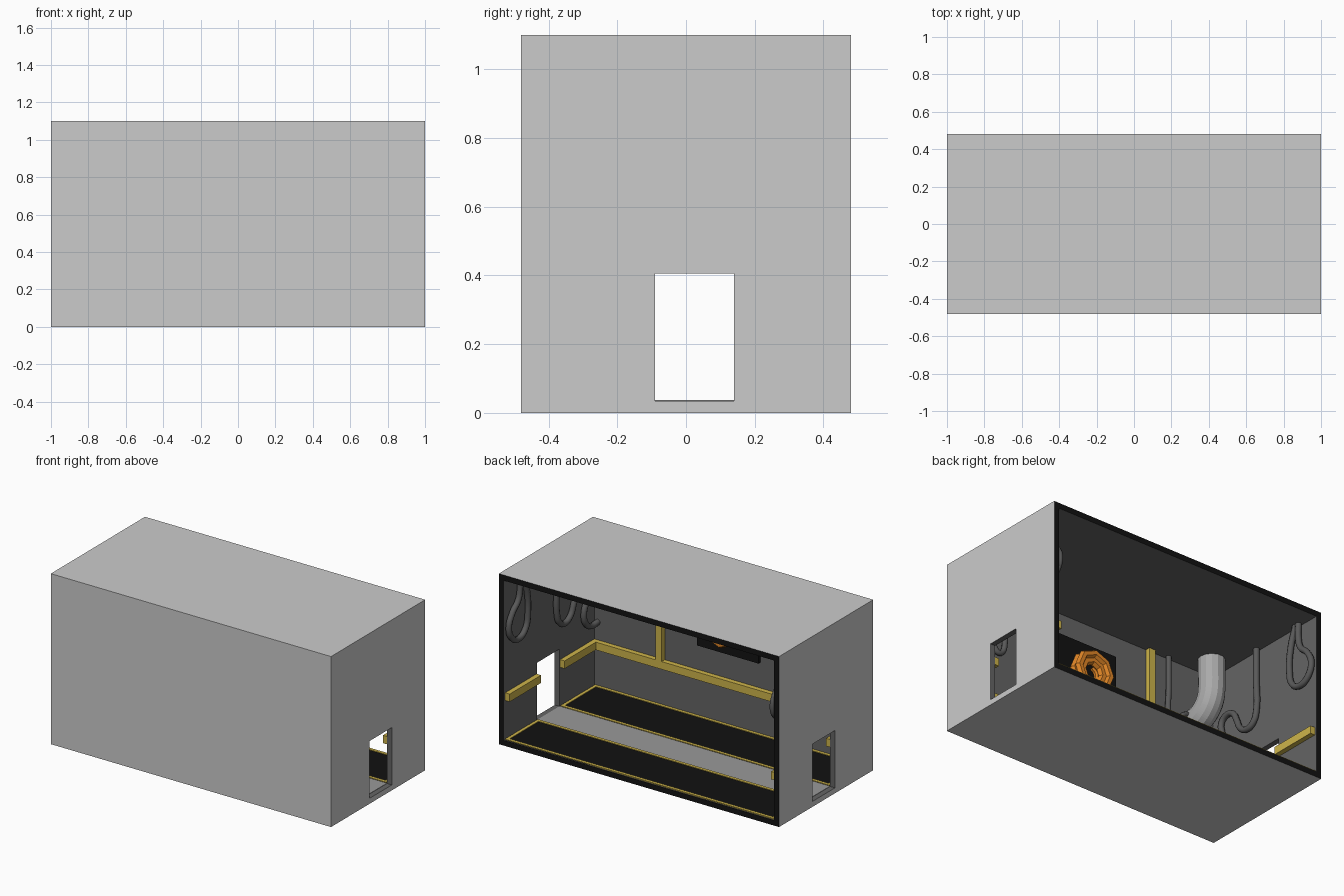
import bpy, bmesh, math
from mathutils import Vector

if "Cube" in bpy.data.objects:
    bpy.data.objects.remove(bpy.data.objects["Cube"])


def material(name, r, g, b):
    m = bpy.data.materials.new(name)
    m.diffuse_color = (r, g, b, 1)
    m.use_nodes = True
    m.node_tree.nodes["Principled BSDF"].inputs["Base Color"].default_value = m.diffuse_color
    return m


OUTER = material("outer_grey", 0.8, 0.81, 0.8)
DARK = material("dark_grey", 0.13, 0.13, 0.13)
BLACK = material("black", 0.006, 0.006, 0.006)
YELLOW = material("yellow", 0.62, 0.46, 0.07)
ORANGE = material("orange", 0.75, 0.24, 0.02)
HOSE = material("hose_grey", 0.1, 0.1, 0.1)
FLOOR = material("walkway_grey", 0.32, 0.32, 0.32)
PIPE = material("pipe_grey", 0.4, 0.4, 0.4)


def box(name, x0, x1, y0, y1, z0, z1, mat=None):
    bm = bmesh.new()
    bmesh.ops.create_cube(bm, size=1)
    for v in bm.verts:
        v.co = Vector(((x0 + x1) / 2 + v.co.x * (x1 - x0),
                       (y0 + y1) / 2 + v.co.y * (y1 - y0),
                       (z0 + z1) / 2 + v.co.z * (z1 - z0)))
    me = bpy.data.meshes.new(name)
    bm.to_mesh(me)
    bm.free()
    ob = bpy.data.objects.new(name, me)
    bpy.context.collection.objects.link(ob)
    if mat:
        me.materials.append(mat)
    return ob


def tube(name, pts, radius, mat, sides=8, smooth=True):
    cu = bpy.data.curves.new(name, 'CURVE')
    cu.dimensions = '3D'
    cu.bevel_depth = radius
    cu.bevel_resolution = (sides - 4) // 2
    cu.resolution_u = 6
    sp = cu.splines.new('BEZIER')
    sp.bezier_points.add(len(pts) - 1)
    for bp, p in zip(sp.bezier_points, pts):
        bp.co = p
        bp.handle_left_type = bp.handle_right_type = 'AUTO'
    sp.use_smooth = smooth
    cu.materials.append(mat)
    ob = bpy.data.objects.new(name, cu)
    bpy.context.collection.objects.link(ob)
    return ob


# Room shell: open at the back, doorway through both ends
T = 0.035
IX, IY, IZ = 1 - T, -0.48 + T, 1.1 - T
D0, D1, DH = -0.09, 0.14, 0.405
shell = box("room_shell", -1, 1, -0.48, 0.48, 0, 1.1)
cutters = [box("room_cutter", -IX, IX, IY, 1, T, IZ),
           box("door_cutter", -1.3, 1.3, D0, D1, T, DH)]
for c in cutters:
    c.hide_render = True
    mod = shell.modifiers.new(c.name, 'BOOLEAN')
    mod.operation = 'DIFFERENCE'
    mod.solver = 'EXACT'
    mod.object = c
bpy.context.view_layer.update()
dg = bpy.context.evaluated_depsgraph_get()
mesh = bpy.data.meshes.new_from_object(shell.evaluated_get(dg))
shell.modifiers.clear()
shell.data = mesh
for c in cutters:
    bpy.data.objects.remove(c)
mesh.materials.clear()
for m in (OUTER, DARK, BLACK):
    mesh.materials.append(m)
for p in mesh.polygons:
    c, n = p.center, p.normal
    if n.y > 0.9 and c.y > 0.47:
        p.material_index = 2          # open rim
    elif (abs(c.x) > 0.999 or c.y < -0.479 or c.z < 0.001 or c.z > 1.099):
        p.material_index = 0
    else:
        p.material_index = 1

# Walkway between two black floor panels with yellow edging
box("walkway", -IX, IX, D0, D1, T - 0.01, T + 0.002, FLOOR)
W, PX, ZT = 0.02, 0.96, T + 0.007
for side, y0, y1 in (("front", IY, D0), ("back", D1, 0.475)):
    box(side + "_floor_panel", -PX, PX, y0, y1, T - 0.01, T + 0.003, BLACK)
    for i, y in enumerate((y0, y1 - W)):
        box(f"{side}_floor_trim_{i}", -PX, PX, y, y + W, T - 0.005, ZT, YELLOW)
    for s in (-1, 1):
        a, b = sorted((s * PX, s * (PX - W)))
        box(f"{side}_floor_end_trim", a, b, y0 + W, y1 - W, T - 0.005, ZT, YELLOW)

# Wall rails and posts
R0, R1, RD = 0.285, 0.335, 0.032
box("front_rail", -IX, IX, IY, IY + RD, R0, R1, YELLOW)
for s in (-1, 1):
    a, b = sorted((s * IX, s * (IX - RD)))
    box("end_rail_front", a, b, IY + RD, D0 - 0.005, R0, R1, YELLOW)
    box("end_rail_back", a, b, D1 + 0.005, 0.465, R0, R1, YELLOW)
    box("wall_post", s * 0.485 - 0.022, s * 0.485 + 0.022, IY, IY + RD, R1, IZ, YELLOW)

# Hoses and ducts, same on both ends
LOOP = [(.32, IZ), (.28, .95), (.265, .79), (.29, .69), (.355, .65),
        (.43, .68), (.46, .76), (.425, .84), (.365, .9), (.345, .97), (.345, IZ)]
SNAKE = [(-.03, IZ), (-.03, .85), (-.03, .66), (-.055, .595), (-.11, .57),
         (-.17, .6), (-.205, .67), (-.235, .725), (-.285, .745), (-.34, .715),
         (-.335, .64), (-.305, .56), (-.32, .49), (-.375, .45), (IY, .45)]
WALL_HOOK = [(.615, IZ), (.615, .85), (.615, .68), (.63, .635), (.66, .62),
             (.69, .645), (.71, .7), (.74, .73), (.79, .735)]
for s in (-1, 1):
    hx = s * 0.942
    tube("loop_hose", [(hx, y, z) for y, z in LOOP], 0.019, HOSE)
    tube("snake_hose", [(hx, y, z) for y, z in SNAKE], 0.019, HOSE)
    tube("wall_hose", [(s * x, IY + 0.022, z) for x, z in WALL_HOOK], 0.017, HOSE)
    elbow = [(s * .83, -.295, IZ), (s * .83, -.295, .97), (s * .83, -.295, .87)]
    for k in range(1, 5):
        t = k * math.pi / 8
        elbow.append((s * .83, IY + .15 * math.cos(t), .87 - .15 * math.sin(t)))
    tube("duct", elbow, 0.08, PIPE, 14, False)

# Hose reel: black board with octagonal orange coils
CZ = 0.71
box("reel_board", -0.22, 0.22, IY, IY + 0.02, CZ - 0.21, CZ + 0.21, BLACK)
for i, (r, d) in enumerate(((.115, .045), (.115, .09), (.077, .07))):
    bpy.ops.mesh.primitive_torus_add(
        major_segments=8, minor_segments=6, major_radius=r, minor_radius=0.026,
        location=(0, IY + d, CZ), rotation=(math.pi / 2, 0, 0))
    ob = bpy.context.object
    ob.name = f"reel_coil_{i}"
    ob.data.materials.append(ORANGE)
tail = [(.05 * math.cos(a), IY + .05, CZ + .05 * math.sin(a))
        for a in (math.radians(d) for d in range(110, 300, 45))]
tube("coil_end", tail + [(0.01, IY + .05, CZ - .02)], 0.015, ORANGE, 6, False)
